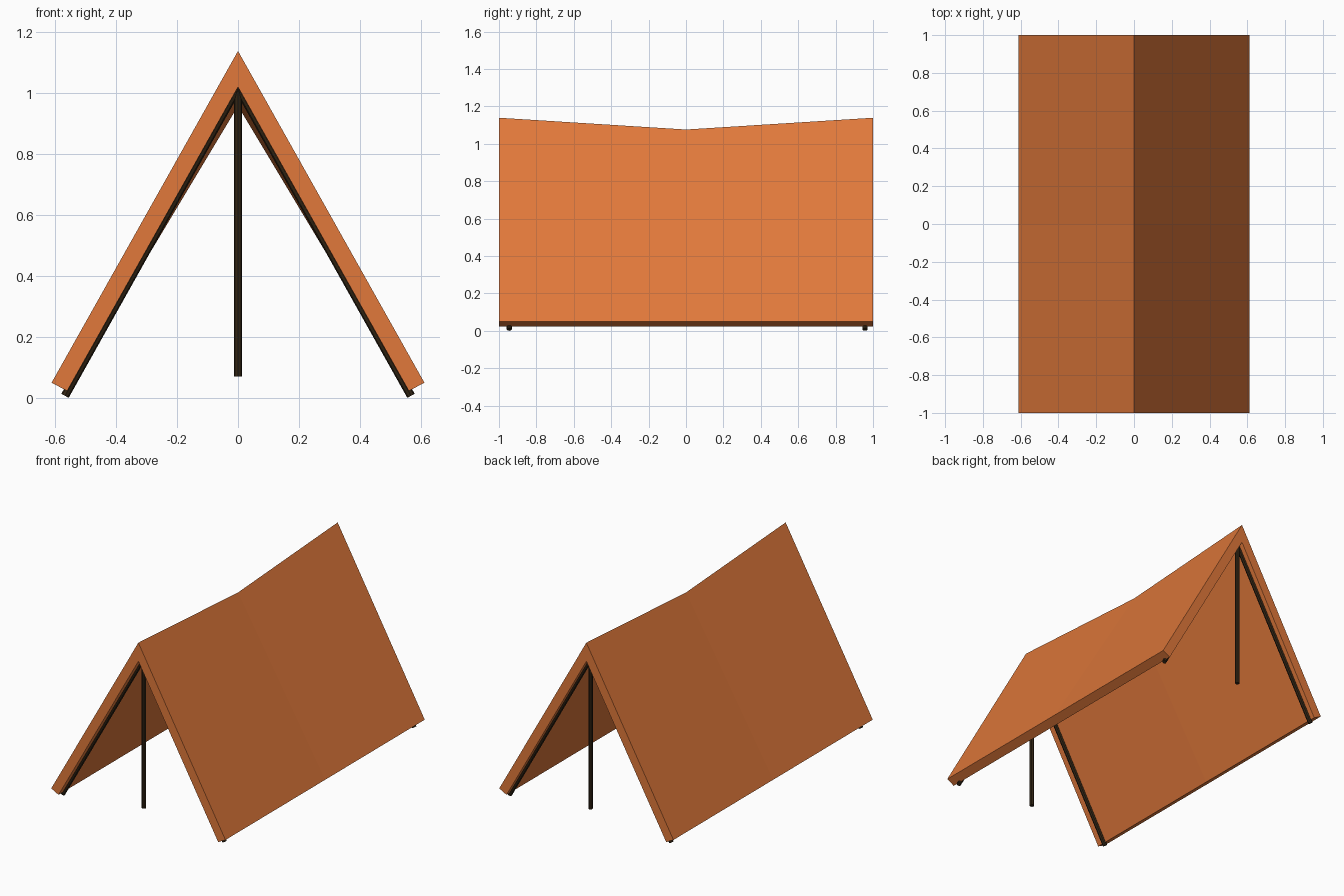
import bpy, bmesh
from mathutils import Vector

cube = bpy.data.objects.get("Cube")
if cube:
    bpy.data.objects.remove(cube)


def material(name, rgb):
    m = bpy.data.materials.new(name)
    m.use_nodes = True
    m.diffuse_color = (*rgb, 1)
    m.node_tree.nodes["Principled BSDF"].inputs["Base Color"].default_value = (*rgb, 1)
    return m


canvas = material("orange canvas", (0.75, 0.19, 0.043))
wood = material("dark wood", (0.031, 0.018, 0.007))


def finish(bm, name, mat):
    bmesh.ops.recalc_face_normals(bm, faces=bm.faces)
    mesh = bpy.data.meshes.new(name)
    bm.to_mesh(mesh)
    bm.free()
    mesh.materials.append(mat)
    obj = bpy.data.objects.new(name, mesh)
    bpy.context.collection.objects.link(obj)
    return obj


# Thick canvas: an inverted V lofted along y, with a sagging ridge in the middle
OUTER_TOP, INNER_TOP, SAG = 1.139, 1.021, 0.063
bm = bmesh.new()
rings = []
for y, sag in ((-1, 0), (0, SAG), (1, 0)):
    profile = [(-0.612, 0.05), (0, OUTER_TOP - sag), (0.612, 0.05),
               (0.561, 0.023), (0, INNER_TOP - sag), (-0.561, 0.023)]
    rings.append([bm.verts.new((x, y, z)) for x, z in profile])
for a, b in zip(rings, rings[1:]):
    for i in range(6):
        j = (i + 1) % 6
        bm.faces.new((a[i], a[j], b[j], b[i]))
for r in (rings[0], rings[-1]):
    bm.faces.new((r[0], r[1], r[4], r[5]))
    bm.faces.new((r[1], r[2], r[3], r[4]))
finish(bm, "tent_canvas", canvas)


# Octagonal pole between two points
def pole(name, start, end, radius=0.0138):
    start, end = Vector(start), Vector(end)
    axis = end - start
    bm = bmesh.new()
    bmesh.ops.create_cone(bm, cap_ends=True, segments=8, radius1=radius,
                          radius2=radius, depth=axis.length)
    obj = finish(bm, name, wood)
    obj.location = (start + end) / 2
    obj.rotation_euler = axis.to_track_quat("Z", "Y").to_euler()


# Each end has an upright and two slanted poles under the canvas
for end_name, y in (("front", -0.945), ("back", 0.957)):
    pole(end_name + "_upright_pole", (0, y, 0.07), (0, y, 1.02))
    for side, s in (("left", 1), ("right", -1)):
        pole(f"{end_name}_{side}_slanted_pole", (s * 0.568, y, 0.007), (0, y, 1.02))
